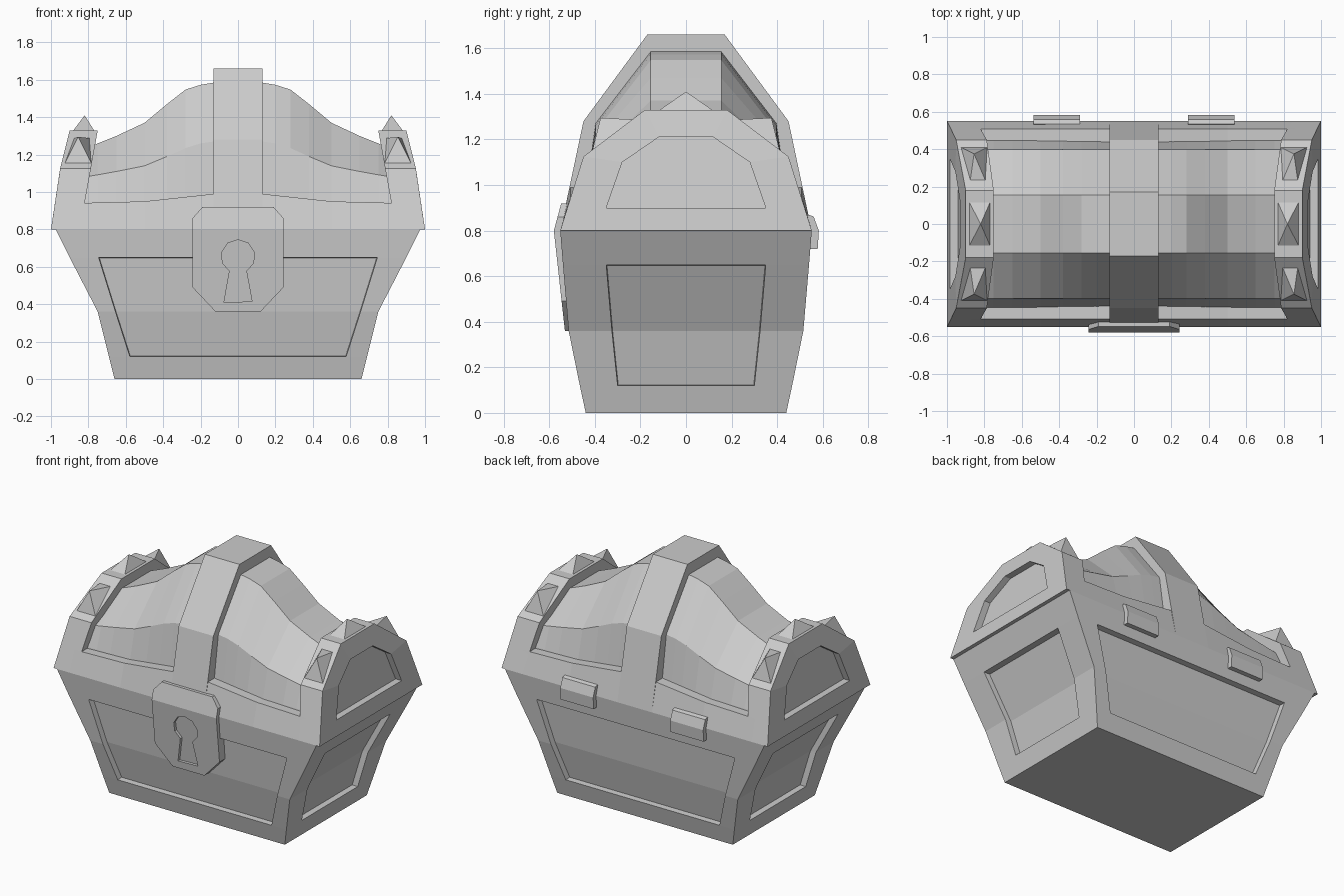
import bpy, bmesh, math

if "Cube" in bpy.data.objects:
    bpy.data.objects.remove(bpy.data.objects["Cube"])


def loft(name, rings, panels=(), depth=.04):
    """Closed solid through equal-length rings; each panel = (cells, outward axis) is sunk straight in."""
    bm = bmesh.new()
    rows = [[bm.verts.new(p) for p in ring] for ring in rings]
    n = len(rows[0])
    cells = {}
    for r in range(len(rows) - 1):
        for c in range(n):
            d = (c + 1) % n
            cells[r, c] = bm.faces.new((rows[r][c], rows[r][d], rows[r + 1][d], rows[r + 1][c]))
    bm.faces.new(rows[0][::-1])
    bm.faces.new(rows[-1])
    bmesh.ops.recalc_face_normals(bm, faces=bm.faces[:])
    for keys, axis in panels:
        faces = [cells[k] for k in keys]
        bmesh.ops.inset_region(bm, faces=faces, thickness=0.003, use_even_offset=True, use_boundary=True)
        verts = list({v for f in faces for v in f.verts})
        bmesh.ops.translate(bm, verts=verts, vec=[-depth * a for a in axis])
    mesh = bpy.data.meshes.new(name)
    bm.to_mesh(mesh)
    bm.free()
    ob = bpy.data.objects.new(name, mesh)
    bpy.context.collection.objects.link(ob)
    return ob


def spike(name, base, apex):
    """Four-sided pyramid."""
    mesh = bpy.data.meshes.new(name)
    mesh.from_pydata(base + [apex], [], [(0, 1, 2, 3), (0, 1, 4), (1, 2, 4), (2, 3, 4), (3, 0, 4)])
    bm = bmesh.new()
    bm.from_mesh(mesh)
    bmesh.ops.recalc_face_normals(bm, faces=bm.faces[:])
    bm.to_mesh(mesh)
    bm.free()
    bpy.context.collection.objects.link(bpy.data.objects.new(name, mesh))


def arch(pts):
    """Mirror a half profile of (y, z) across y = 0."""
    return pts + [(-y, z) for y, z in reversed(pts)]


# Chest body with a sunken panel on each of the four sides
levels = [(0, .66, .44, .56, .29), (.12, .69, .466, .578, .30), (.36, .75, .515, .655, .325),
          (.65, .90, .54, .745, .35), (.80, .975, .552, .79, .36)]
rings = []
for z, w, d, p, q in levels:
    ring = [(-w, -d), (-p, -d), (p, -d), (w, -d), (w, -q), (w, q)]
    ring += [(-x, -y) for x, y in ring]
    rings.append([(x, y, z) for x, y in ring])
sides = {1: (0, -1, 0), 4: (1, 0, 0), 7: (0, 1, 0), 10: (-1, 0, 0)}
loft("chest_body", rings, [([(1, c), (2, c)], axis) for c, axis in sides.items()])

# Lid end caps with a sunken arched panel
outer = arch([(.552, .8), (.45, 1.125), (.18, 1.33)])
inner = arch([(.35, .9), (.28, 1.1), (.12, 1.21)])


def cap_x(z):
    return 1 - (z - .8) * .15 if z < 1.125 else .951 - (z - 1.125) * .25


def cap_inner_x(z):
    return .75 + (1.33 - z) * .18


for s, side in ((1, "right"), (-1, "left")):
    loft("lid_end_" + side, [
        [(s * cap_inner_x(z), y, z) for y, z in outer],
        [(s * cap_x(z), y, z) for y, z in outer],
        [(s * cap_x(z), y, z) for y, z in inner],
        [(s * (cap_x(z) - .045), y, z) for y, z in inner]])
    # Studs on the end caps
    spike("top_stud_" + side, [(s * x, y, 1.33) for x, y in
          ((.77, -.115), (.88, -.115), (.88, .115), (.77, .115))], (s * .82, 0, 1.41))
    for t, face in ((-1, "front"), (1, "back")):
        spike(f"stud_{face}_{side}", [(s * x, t * y, z) for x, y, z in
              ((.795, .235, 1.288), (.875, .235, 1.288), (.925, .41, 1.155), (.785, .41, 1.155))],
              (s * .855, t * .375, 1.295))

# Raised centre band
band = arch([(.552, .8), (.45, 1.28), (.17, 1.66)])
loft("lid_centre_band", [[(x, y, z) for y, z in band] for x in (-.13, .13)])

# Curved lid shell, sagging towards both ends
stations = [(.88, 1.20, 1.07), (.75, 1.26, 1.092), (.65, 1.30, 1.11), (.50, 1.37, 1.14),
            (.38, 1.47, 1.19), (.28, 1.548, 1.235), (.20, 1.573, 1.26), (.13, 1.585, 1.27)]
both = [(-x, a, b) for x, a, b in stations] + stations[::-1]
loft("lid_shell", [[(x, y, z) for y, z in
     arch([(.475, .8), (.445, .95), (.397, zb), (.155, zt)])] for x, zt, zb in both])

# Lower rim of the lid, front and back
rim = [(-.88, .94), (-.5, .95), (-.13, .99), (.13, .99), (.5, .95), (.88, .94)]
for t, face in ((-1, "front"), (1, "back")):
    loft("lid_rim_" + face, [[(x, t * y, z) for y, z in
         ((.552, .8), (.508, h), (.42, h), (.42, .8))] for x, h in rim])


# Lock plate, bent where lid meets body
def lock_y(z):
    return -.58 + ((z - .8) * .27 if z > .8 else (.8 - z) * .11)


def plate(name, pts, near, far):
    return loft(name, [[(x, lock_y(z) + o, z) for x, z in pts] for o in (near, far)])


plate("lock_upper", [(-.243, .8), (.243, .8), (.243, .86), (.19, .92), (-.19, .92), (-.243, .86)], 0, .07)
lock = plate("lock_lower", [(-.243, .8), (-.243, .49), (-.12, .36), (.12, .36), (.243, .49), (.243, .8)], 0, .08)

# Keyhole cut into the lock plate
angles = [math.radians(-60 + i * 300 / 8) for i in range(9)]
keyhole = [(.09 * math.cos(a), .655 + .09 * math.sin(a)) for a in angles]
keyhole += [(-.075, .41), (.075, .415)]
cutter = plate("keyhole_cutter", keyhole, -.1, .02)
cutter.hide_render = True
mod = lock.modifiers.new("keyhole", 'BOOLEAN')
mod.operation = 'DIFFERENCE'
mod.solver = 'EXACT'
mod.object = cutter
bpy.context.view_layer.objects.active = lock
bpy.ops.object.modifier_apply(modifier=mod.name)
bpy.data.objects.remove(cutter)

# Hinges on the back
hinge = [(.50, .8), (.535, .87), (.56, .862), (.583, .8), (.578, .72), (.51, .72)]
for s, side in ((1, "right"), (-1, "left")):
    loft("hinge_" + side, [[(s * x, y, z) for y, z in hinge] for x in (.29, .537)])
